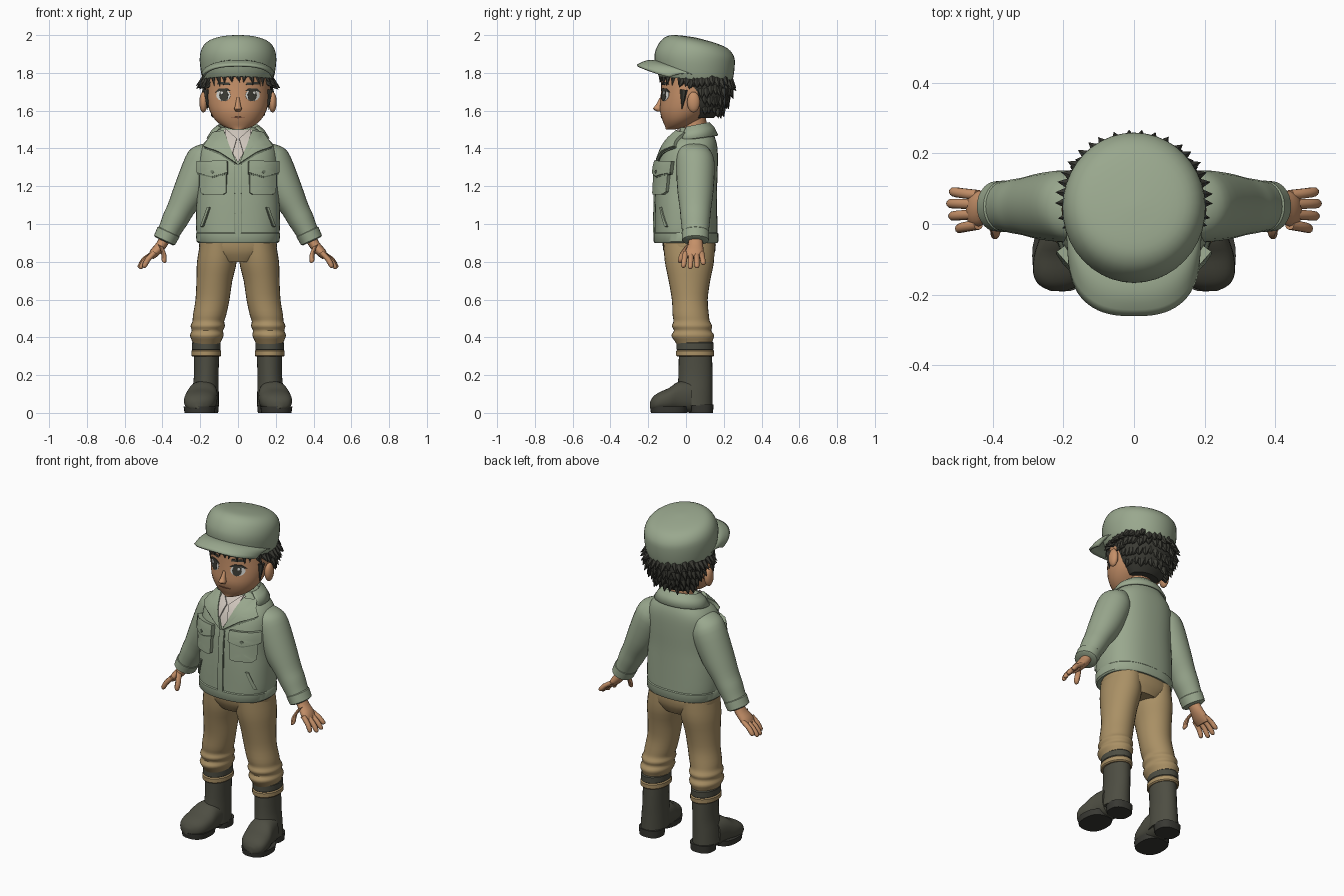
import bpy, bmesh, math, random
from mathutils import Vector, Matrix
from mathutils.bvhtree import BVHTree

if "Cube" in bpy.data.objects:
    bpy.data.objects.remove(bpy.data.objects["Cube"])

random.seed(4)

def material(name, rgb):
    m = bpy.data.materials.new(name)
    m.diffuse_color = (*rgb, 1)
    m.use_nodes = True
    m.node_tree.nodes["Principled BSDF"].inputs["Base Color"].default_value = m.diffuse_color
    return m

GREEN = material("sage cloth", (.32, .39, .27))
SEAM = material("dark sage seam", (.15, .19, .13))
TAN = material("tan cloth", (.40, .28, .13))
BOOT = material("dark rubber", (.075, .075, .055))
SOLE = material("sole black", (.04, .04, .033))
SKIN = material("skin", (.56, .28, .14))
HAIR = material("hair black", (.045, .045, .036))
SHIRT = material("off white shirt", (.62, .56, .50))
EYE = material("eye white", (.72, .72, .68))
LIP = material("lip brown", (.28, .11, .06))

def finish(name, bm, mat, mirror=False):
    me = bpy.data.meshes.new(name)
    bm.to_mesh(me)
    bm.free()
    me.materials.append(mat)
    ob = bpy.data.objects.new(name, me)
    bpy.context.collection.objects.link(ob)
    if mirror:
        ob.modifiers.new("mirror", "MIRROR").use_mirror_merge = False
    return ob

def spline(p, steps):
    """Smoothly resample a list of ring tuples."""
    out = []
    for i in range(len(p) - 1):
        a, b, c, d = p[max(i - 1, 0)], p[i], p[i + 1], p[min(i + 2, len(p) - 1)]
        for k in range(steps):
            t = k / steps
            out.append([.5 * (2*y + (z - x)*t + (2*x - 5*y + 4*z - w)*t*t + (3*y - x - 3*z + w)*t**3)
                        for x, y, z, w in zip(a, b, c, d)])
    return out + [list(p[-1])]

def loft(name, rings, mat, mirror=False, u=(1, 0, 0), v=(0, 1, 0), power=2, n=28, steps=3):
    """Skin rings (x, y, z, radius_u, radius_v, slope) into a closed tube."""
    u, v = Vector(u).normalized(), Vector(v).normalized()
    bm, loops = bmesh.new(), []
    for r in spline([tuple(r) + (0,) * (6 - len(r)) for r in rings], steps):
        loop = []
        for i in range(n):
            a = 2 * math.pi * i / n
            c, s = math.cos(a), math.sin(a)
            pu = math.copysign(abs(c) ** (2 / power), c) * r[3]
            pv = math.copysign(abs(s) ** (2 / power), s) * r[4]
            loop.append(bm.verts.new(Vector(r[:3]) + u * pu + v * pv + Vector((0, 0, r[5] * pv))))
        loops.append(loop)
    for a, b in zip(loops, loops[1:]):
        for i in range(n):
            bm.faces.new((a[i], a[(i + 1) % n], b[(i + 1) % n], b[i]))
    bm.faces.new(loops[0])
    bm.faces.new(loops[-1])
    bmesh.ops.recalc_face_normals(bm, faces=bm.faces)
    return finish(name, bm, mat, mirror)

def sheet(name, f, nu, nv, mat, thick):
    bm = bmesh.new()
    g = [[bm.verts.new(f(i / nu, j / nv)) for j in range(nv + 1)] for i in range(nu + 1)]
    for i in range(nu):
        for j in range(nv):
            bm.faces.new((g[i][j], g[i + 1][j], g[i + 1][j + 1], g[i][j + 1]))
    bmesh.ops.recalc_face_normals(bm, faces=bm.faces)
    ob = finish(name, bm, mat)
    sol = ob.modifiers.new("thickness", "SOLIDIFY")
    sol.thickness, sol.offset = thick, 0
    return ob

def tree(ob):
    return BVHTree.FromPolygons([v.co for v in ob.data.vertices], [p.vertices[:] for p in ob.data.polygons])

def patch(name, bvh, outline, mat, lift=.004, mirror=True, sub=4):
    """Raised plate that hugs a surface, outlined by (x, z) points from the front."""
    pts = []
    for (ax, az), (bx, bz) in zip(outline, outline[1:] + outline[:1]):
        pts += [(ax + (bx - ax) * k / sub, az + (bz - az) * k / sub) for k in range(sub)]
    cx, cz = (sum(p[k] for p in pts) / len(pts) for k in (0, 1))
    bm = bmesh.new()
    def drop(x, z, h):
        loc, nor, _, _ = bvh.ray_cast(Vector((x, -1, z)), Vector((0, 1, 0)))
        if loc is None:
            loc, nor, _, _ = bvh.find_nearest(Vector((x, -.1, z)))
        return bm.verts.new(loc + nor * h)
    loops = [[drop(cx + (x - cx) * s, cz + (z - cz) * s, h) for x, z in pts]
             for s, h in ((1, -.004), (.98, lift), (.66, lift), (.33, lift))]
    mid, n = drop(cx, cz, lift), len(pts)
    for a, b in zip(loops, loops[1:]):
        for i in range(n):
            bm.faces.new((a[i], a[(i + 1) % n], b[(i + 1) % n], b[i]))
    for i in range(n):
        bm.faces.new((loops[-1][i], loops[-1][(i + 1) % n], mid))
    bmesh.ops.recalc_face_normals(bm, faces=bm.faces)
    if sum(f.normal.y * f.calc_area() for f in bm.faces) > 0:
        bmesh.ops.reverse_faces(bm, faces=bm.faces)
    return finish(name, bm, mat, mirror)

def oval(x, z, rx, rz, n=16):
    return [(x + rx * math.cos(2*math.pi*i/n), z + rz * math.sin(2*math.pi*i/n)) for i in range(n)]

def ball(name, loc, rad, mat, mirror=False):
    bm = bmesh.new()
    bmesh.ops.create_uvsphere(bm, u_segments=16, v_segments=10, radius=1,
                              matrix=Matrix.Translation(loc) @ Matrix.Diagonal((*rad, 1)))
    return finish(name, bm, mat, mirror)

# Head, neck, ears and nose
head = loft("head", [(0, -.085, 1.5, .025, .022), (0, -.05, 1.515, .075, .06), (0, -.025, 1.55, .12, .1),
                     (0, 0, 1.6, .15, .138), (0, .02, 1.66, .165, .155), (0, .04, 1.72, .17, .172),
                     (0, .05, 1.8, .17, .18)], SKIN, n=36)
loft("neck", [(0, .045, 1.44, .075, .07), (0, .04, 1.58, .07, .065)], SKIN)
ball("ear", (.183, .04, 1.645), (.022, .034, .055), SKIN, True)
loft("nose", [(0, -.128, 1.67, .008, .01), (0, -.142, 1.63, .014, .018),
              (0, -.15, 1.61, .02, .025), (0, -.138, 1.595, .012, .014)], SKIN, n=12)

# Painted face
face = tree(head)
patch("eye_white", face, oval(.077, 1.682, .038, .032), EYE, .002, sub=1)
patch("iris", face, oval(.074, 1.682, .024, .032), HAIR, .004, sub=1)
patch("eye_glint", face, oval(.083, 1.694, .006, .008), EYE, .006, sub=1)
patch("eyelash", face, [(.035, 1.703), (.06, 1.719), (.1, 1.716), (.122, 1.695), (.1, 1.706), (.06, 1.708)], HAIR, .005)
patch("eyebrow", face, [(.042, 1.736), (.11, 1.738), (.105, 1.751), (.045, 1.75)], HAIR, .004)
patch("mouth", face, [(-.038, 1.566), (0, 1.56), (.038, 1.566), (0, 1.569)], LIP, .003, False)

# Hair mass and tufts
loft("hair", [(0, .07, 1.8, .182, .165), (0, .07, 1.76, .185, .167), (0, .095, 1.7, .173, .14),
              (0, .092, 1.62, .142, .115), (0, .085, 1.56, .09, .06)], HAIR)
bm = bmesh.new()
def tuft(p, d, length, r):
    d = Vector(d).normalized()
    m = Matrix.Translation(Vector(p) + d * length * .4) @ d.to_track_quat('Z', 'Y').to_matrix().to_4x4()
    bmesh.ops.create_cone(bm, cap_ends=True, segments=6, radius1=r, radius2=0, depth=length, matrix=m)
# rows: height, radius x, radius y, centre y, half sweep from the back, count, outward, length
for z, rx, ry, cy, sweep, n, out, size in ((1.755, .18, .163, .07, 125, 26, 1.1, .06), (1.71, .17, .137, .095, 95, 20, .6, .055),
                                     (1.66, .152, .12, .093, 88, 17, .45, .05), (1.61, .125, .1, .09, 85, 13, .35, .05)):
    for i in range(n):
        a = math.radians(-sweep + 2 * sweep * (i + random.uniform(-.2, .2)) / (n - 1))
        x, y = math.sin(a), math.cos(a)
        tuft((x * rx, cy + y * ry, z + random.uniform(-.012, .012)), (x * out, y * out * .6, -.8), size, .024)
for i in range(17):
    a = math.radians(-100 + 200 * i / 16)
    x, y = math.sin(a), -math.cos(a)
    tuft((x * .17, .05 + y * .18, 1.785), (x * .25 + random.uniform(-.3, .3), y * .25, -1),
         .035 + .035 * abs(x) + random.uniform(0, .012), .018)
for s in (-1, 1):
    tuft((s * .163, -.012, 1.70), (0, -.1, -1), .11, .022)
finish("hair_tufts", bm, HAIR)

# Cap crown and brim
loft("cap_crown", [(0, .05, 1.765, .185, .193, -.08), (0, .046, 1.80, .195, .205, -.1), (0, .046, 1.87, .203, .212, -.15),
                   (0, .058, 1.925, .193, .196, -.2), (0, .06, 1.962, .16, .16, -.2),
                   (0, .05, 1.98, .1, .1, -.2), (0, .05, 1.987, .01, .01, -.2)], GREEN, n=40)
def brim(u, v):
    a = math.radians(-86 + 172 * u)
    s, c = math.sin(a), math.cos(a)
    inner = Vector((.19 * s, .05 - .2 * c, 1.785 + .075 * c))
    outer = Vector((math.copysign(.182 * abs(s) ** .75, s), -.06 - .198 * c ** .75, 1.772 + .066 * c))
    return inner.lerp(outer, v) + Vector((0, 0, .012 * math.sin(math.pi * v)))
sheet("cap_brim", brim, 32, 6, GREEN, .012)

# Jacket body and hem
body = loft("jacket_body", [(0, 0, .905, .205, .16), (0, 0, .93, .215, .166), (0, 0, .98, .222, .166), (0, 0, 1.1, .22, .165),
            (0, .002, 1.2, .212, .163), (0, .008, 1.3, .212, .16), (0, .02, 1.38, .205, .148), (0, .03, 1.43, .18, .132),
            (0, .04, 1.47, .135, .108), (0, .05, 1.51, .095, .08)], GREEN, power=2.4, n=48)
loft("jacket_hem", [(0, 0, .9, .212, .166), (0, 0, .908, .22, .171), (0, 0, .95, .223, .171), (0, 0, .957, .218, .164)],
     GREEN, power=2.4, n=48, steps=1)

# Sleeves and cuffs
ACROSS = (.91, 0, .42)
loft("sleeve", [(.14, .04, 1.41, .04, .07), (.168, .045, 1.375, .075, .09), (.19, .05, 1.32, .095, .102),
                (.25, .05, 1.18, .09, .096), (.303, .05, 1.08, .073, .083), (.332, .05, 1.025, .069, .078),
                (.36, .05, .97, .061, .072), (.39, .05, .912, .057, .067)], GREEN, True, u=ACROSS)
loft("sleeve_cuff", [(.365, .05, .962, .058, .068), (.368, .05, .957, .064, .073), (.389, .05, .914, .061, .071),
                     (.391, .05, .908, .05, .06)], GREEN, True, u=ACROSS, steps=1)

# Collar, shirt and jacket details
def collar(u, v):
    a = math.radians(-118 + 236 * u)
    r, z = ((.088, 1.47), (.108, 1.518), (.135, 1.495), (.162, 1.452))[round(v * 3)]
    return Vector((r * math.sin(a), .04 + .78 * r * math.cos(a), z + .016 * math.cos(a)))
sheet("collar_band", collar, 30, 3, GREEN, .01)
front = tree(body)
patch("shirt_front", front, [(0, 1.325), (.045, 1.40), (.075, 1.495), (-.075, 1.495), (-.045, 1.40)], SHIRT, .004, False)
patch("shirt_collar", front, [(.006, 1.445), (.065, 1.5), (.062, 1.42), (.03, 1.365)], SHIRT, .012)
patch("lapel", front, [(.07, 1.485), (.125, 1.475), (.175, 1.405), (.095, 1.375), (.005, 1.315), (.045, 1.41)], GREEN, .018)
patch("lapel_edge", front, [(.176, 1.399), (.095, 1.368), (.006, 1.308), (.006, 1.315), (.095, 1.378), (.176, 1.408)], SEAM, .006)
patch("placket", front, [(-.016, .905), (.016, .905), (.016, 1.32), (-.016, 1.32)], GREEN, .008, False, 8)
for s in (-1, 1):
    patch("placket_seam", front, [(s*.016, .91), (s*.019, .91), (s*.019, 1.31), (s*.016, 1.31)], SEAM, .004, False, 8)
patch("chest_pocket", front, [(.06, 1.165), (.075, 1.155), (.175, 1.155), (.188, 1.17), (.19, 1.3), (.058, 1.3)], GREEN, .02)
patch("pocket_flap_shadow", front, [(.054, 1.262), (.125, 1.243), (.196, 1.262), (.196, 1.29), (.054, 1.29)], SEAM, .022)
patch("pocket_flap", front, [(.052, 1.27), (.125, 1.25), (.198, 1.27), (.196, 1.33), (.054, 1.33)], GREEN, .028)
patch("flap_button", front, oval(.125, 1.274, .008, .008), SEAM, .031, sub=1)
patch("side_pocket_welt", front, [(.148, 1.09), (.16, 1.09), (.196, .985), (.184, .985)], GREEN, .008)
patch("side_pocket_seam", front, [(.144, 1.09), (.148, 1.09), (.184, .985), (.18, .985)], SEAM, .004)

# Hands
OVER = (.85, 0, .5)
loft("palm", [(.375, .05, .945, .03, .035), (.405, .05, .89, .028, .04), (.44, .043, .85, .026, .05),
              (.462, .042, .822, .016, .044)], SKIN, True, u=OVER, n=16)
def finger(name, a, b, c, r):
    a, b, c = Vector(a), Vector(b), Vector(c)
    loft(name, [(*a, r, r), (*b, r, r), (*b.lerp(c, .8), r * .9, r * .9), (*c, r * .3, r * .3)],
         SKIN, True, u=OVER, n=10, steps=2)
for y, tip in ((-.002, (.50, -.014, .77)), (.028, (.52, .022, .763)), (.056, (.526, .058, .768)), (.082, (.518, .092, .785))):
    start = Vector((.44, y, .85))
    finger("finger", start, start.lerp(Vector(tip), .5) + Vector((.006, 0, .004)), tip, .0145)
finger("thumb", (.41, .015, .885), (.393, -.015, .845), (.393, -.032, .795), .0165)

# Trousers with gathered shins and banded cuffs
loft("trouser_hips", [(0, .015, .94, .195, .14), (0, .018, .86, .203, .138), (0, .02, .8, .12, .11)], TAN, power=2.3, n=36)
loft("trouser_leg", [(.105, .015, .9, .095, .135), (.112, .018, .8, .105, .13), (.125, .018, .7, .095, .11), (.135, .02, .6, .09, .095),
                     (.15, .025, .52, .088, .096), (.157, .03, .485, .084, .096), (.16, .032, .46, .091, .107),
                     (.162, .035, .435, .083, .099), (.165, .036, .41, .089, .113), (.166, .04, .38, .077, .1),
                     (.167, .045, .36, .07, .092)], TAN, True)
def band(name, z0, z1, mat, r):
    loft(name, [(.168, .048, z0, r - .006, r + .016), (.168, .048, z0 + .006, r, r + .022),
                (.168, .048, z1 - .006, r, r + .022), (.168, .048, z1, r - .006, r + .016)], mat, True, steps=1)
band("cuff_stripe", .33, .376, BOOT, .076)
band("cuff_edge", .298, .333, TAN, .079)

# Rubber boots with separate front sole and heel
loft("boot_shaft", [(.166, .05, .32, .067, .088), (.168, .05, .2, .065, .09), (.172, .047, .12, .07, .093),
                    (.175, .045, .04, .074, .096)], BOOT, True)
loft("boot_foot", [(.18, .03, .085, .073, .085), (.188, -.04, .085, .08, .08), (.197, -.09, .07, .086, .062),
                   (.205, -.14, .06, .08, .05), (.211, -.172, .05, .058, .038), (.214, -.19, .042, .02, .018)],
     BOOT, True, v=(0, 0, 1), power=2.4)
loft("front_sole", [(.203, -.09, 0, .08, .096), (.203, -.09, .034, .085, .101)], SOLE, True, power=2.4, steps=1)
loft("boot_heel", [(.173, .08, 0, .068, .063), (.173, .08, .045, .072, .066)], SOLE, True, power=2.4, steps=1)

# Smooth shading with crisp edges
for ob in bpy.context.scene.objects:
    ob.select_set(True)
    bpy.context.view_layer.objects.active = ob
bpy.ops.object.shade_smooth_by_angle(angle=math.radians(40))
